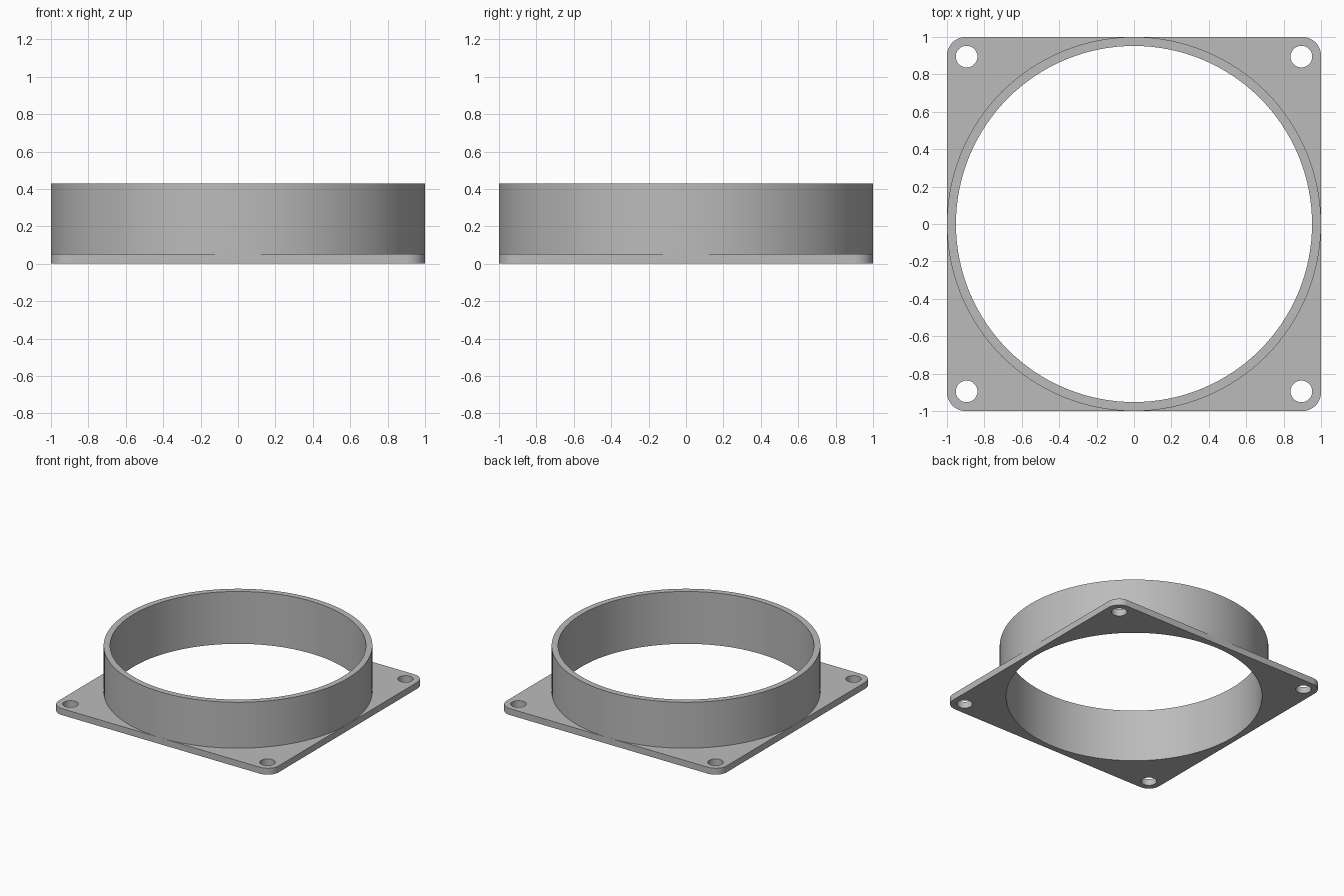
import bpy, bmesh
from math import cos, sin, pi, radians

cube = bpy.data.objects.get("Cube")
if cube:
    bpy.data.objects.remove(cube, do_unlink=True)

HALF, CORNER = 1.0, 0.1
PLATE_H, TOTAL_H = 0.053, 0.43
R_OUT, R_IN = 1.0, 0.952
HOLE_POS, HOLE_R = 0.895, 0.058
SEGS = 128

grey = bpy.data.materials.new("matte grey")
grey.use_nodes = True
grey.diffuse_color = (0.5, 0.5, 0.5, 1)
grey.node_tree.nodes["Principled BSDF"].inputs["Base Color"].default_value = (0.5, 0.5, 0.5, 1)


def arc(cx, cy, r, start, sweep, n):
    return [(cx + r * cos(start + sweep * i / n), cy + r * sin(start + sweep * i / n))
            for i in range(n + 1)]


def add_outline(curve, pts):
    spline = curve.splines.new('POLY')
    spline.points.add(len(pts) - 1)
    for p, (x, y) in zip(spline.points, pts):
        p.co = (x, y, 0, 1)
    spline.use_cyclic_u = True


def finish(name, bm):
    bmesh.ops.remove_doubles(bm, verts=bm.verts, dist=1e-5)
    bmesh.ops.recalc_face_normals(bm, faces=bm.faces)
    mesh = bpy.data.meshes.new(name)
    bm.to_mesh(mesh)
    bm.free()
    mesh.materials.append(grey)
    obj = bpy.data.objects.new(name, mesh)
    bpy.context.collection.objects.link(obj)
    bpy.ops.object.select_all(action='DESELECT')
    obj.select_set(True)
    bpy.context.view_layer.objects.active = obj
    bpy.ops.object.shade_smooth_by_angle(angle=radians(30))
    return obj


# Mounting plate: rounded square with a large bore and four screw holes
outline = bpy.data.curves.new("plate_outline", 'CURVE')
outline.dimensions = '2D'
outline.fill_mode = 'BOTH'
outline.extrude = PLATE_H / 2
c = HALF - CORNER
corners = [(c, c), (-c, c), (-c, -c), (c, -c)]
add_outline(outline, [p for i, (x, y) in enumerate(corners)
                      for p in arc(x, y, CORNER, i * pi / 2, pi / 2, 12)])
add_outline(outline, arc(0, 0, R_IN, 0, 2 * pi, SEGS)[:-1])
for sx in (-1, 1):
    for sy in (-1, 1):
        add_outline(outline, arc(sx * HOLE_POS, sy * HOLE_POS, HOLE_R, 0, 2 * pi, 32)[:-1])
helper = bpy.data.objects.new("plate_outline", outline)
bpy.context.collection.objects.link(helper)
bpy.context.view_layer.update()
filled = bpy.data.meshes.new_from_object(helper.evaluated_get(bpy.context.evaluated_depsgraph_get()))
bm = bmesh.new()
bm.from_mesh(filled)
bmesh.ops.translate(bm, verts=bm.verts, vec=(0, 0, PLATE_H / 2))
bpy.data.objects.remove(helper)
bpy.data.meshes.remove(filled)
finish("mounting_plate", bm)

# Collar: thin-walled tube turned from its wall profile
bm = bmesh.new()
profile = [(R_IN, PLATE_H), (R_IN, TOTAL_H), (R_OUT, TOTAL_H), (R_OUT, PLATE_H)]
verts = [bm.verts.new((r, 0, z)) for r, z in profile]
edges = [bm.edges.new((verts[i], verts[(i + 1) % 4])) for i in range(4)]
bmesh.ops.spin(bm, geom=verts + edges, cent=(0, 0, 0), axis=(0, 0, 1),
               angle=2 * pi, steps=SEGS, use_merge=True)
finish("collar", bm)
